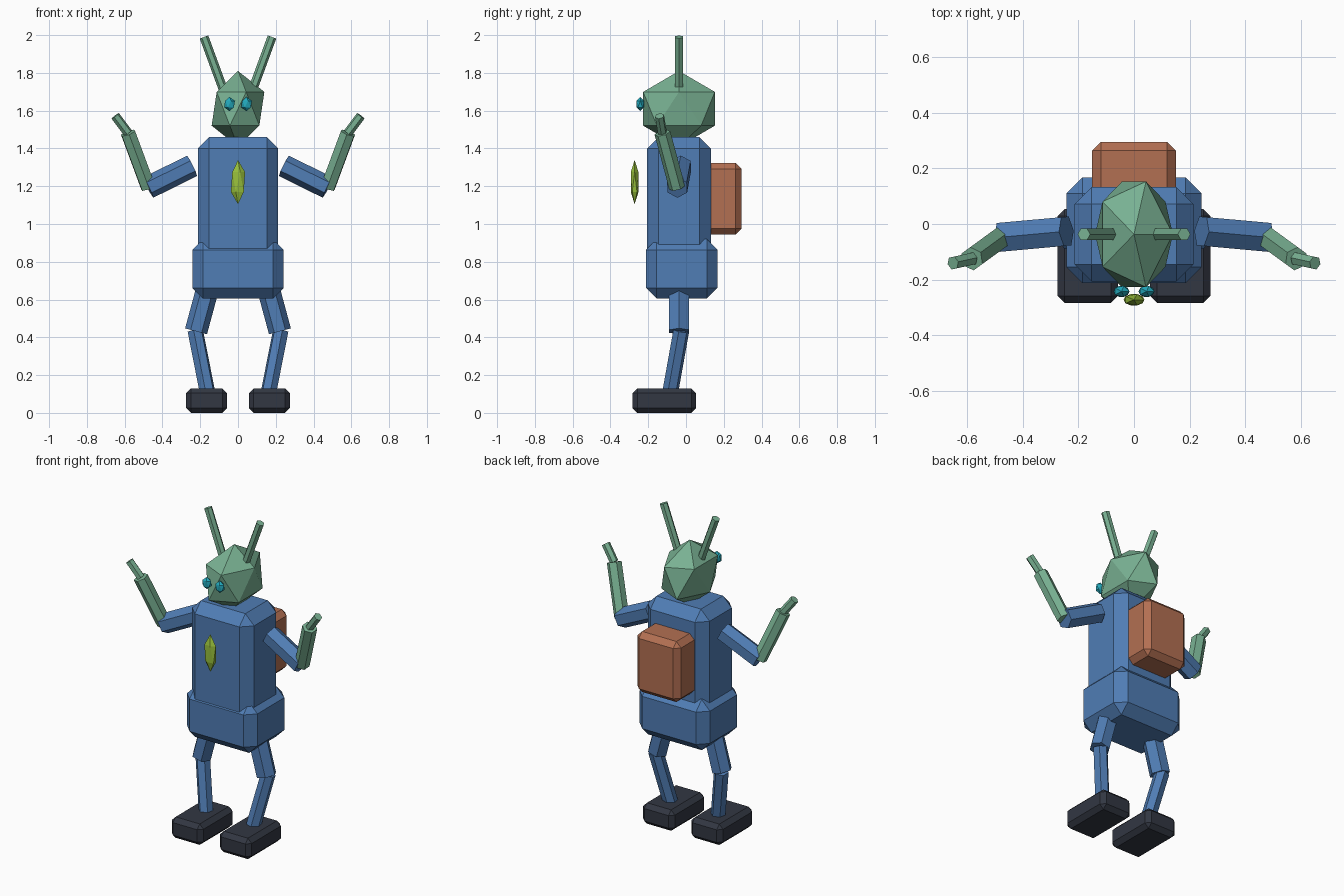
import bpy
from mathutils import Vector

cube = bpy.data.objects.get("Cube")
if cube:
    bpy.data.objects.remove(cube, do_unlink=True)


def material(name, rgb):
    mat = bpy.data.materials.new(name)
    mat.use_nodes = True
    color = (*rgb, 1.0)
    mat.diffuse_color = color
    mat.node_tree.nodes["Principled BSDF"].inputs["Base Color"].default_value = color
    return mat


BLUE = material("suit blue", (0.08, 0.205, 0.46))
GREEN = material("skin green", (0.19, 0.44, 0.29))
BROWN = material("pack brown", (0.45, 0.16, 0.085))
DARK = material("boot charcoal", (0.032, 0.038, 0.055))
TEAL = material("eye teal", (0.017, 0.40, 0.51))
LIME = material("badge lime", (0.31, 0.52, 0.045))


def finish(name, mat):
    obj = bpy.context.object
    obj.name = name
    obj.data.materials.append(mat)
    return obj


def box(name, low, high, bevel, mat):
    """Chamfered box between two corners."""
    low, high = Vector(low), Vector(high)
    bpy.ops.mesh.primitive_cube_add(size=1, location=(low + high) / 2)
    obj = finish(name, mat)
    obj.scale = high - low
    bpy.ops.object.transform_apply(location=False, rotation=False, scale=True)
    chamfer = obj.modifiers.new("chamfer", "BEVEL")
    chamfer.width = bevel
    chamfer.segments = 1


def limb(name, start, end, radius, mat):
    """Six-sided rod from start to end."""
    start, end = Vector(start), Vector(end)
    axis = end - start
    bpy.ops.mesh.primitive_cylinder_add(
        vertices=6, radius=radius, depth=axis.length, location=(start + end) / 2)
    obj = finish(name, mat)
    obj.rotation_mode = "QUATERNION"
    obj.rotation_quaternion = axis.to_track_quat("Z", "Y")


def gem(name, center, radii, mat):
    """Stretched twenty-sided ball."""
    bpy.ops.mesh.primitive_ico_sphere_add(subdivisions=1, radius=1, location=center)
    finish(name, mat).scale = radii


# Body, pack, head and badge
box("torso", (-0.213, -0.206, 0.75), (0.213, 0.132, 1.46), 0.06, BLUE)
box("pelvis", (-0.242, -0.212, 0.605), (0.242, 0.167, 0.92), 0.057, BLUE)
box("backpack", (-0.15, 0.08, 0.945), (0.15, 0.295, 1.322), 0.032, BROWN)
gem("head", (0, -0.037, 1.61), (0.156, 0.223, 0.2), GREEN)
gem("chest_badge", (0, -0.272, 1.222), (0.042, 0.024, 0.117), LIME)

# Paired parts
for side, s in (("right", -1), ("left", 1)):
    gem(side + "_eye", (s * 0.045, -0.242, 1.635), (0.032, 0.023, 0.038), TEAL)
    limb(side + "_antenna", (s * 0.068, -0.037, 1.685), (s * 0.18, -0.037, 1.99), 0.024, GREEN)

    # Arm
    elbow = (s * 0.475, -0.047, 1.193)
    wrist = (s * 0.582, -0.125, 1.482)
    limb(side + "_upper_arm", (s * 0.243, -0.026, 1.308), elbow, 0.06, BLUE)
    limb(side + "_forearm", elbow, wrist, 0.043, GREEN)
    limb(side + "_hand", wrist, (s * 0.65, -0.14, 1.572), 0.025, GREEN)

    # Leg
    knee = (s * 0.222, -0.037, 0.432)
    limb(side + "_thigh", (s * 0.155, -0.037, 0.68), knee, 0.06, BLUE)
    limb(side + "_shin", (s * 0.226, -0.025, 0.435), (s * 0.16, -0.085, 0.1), 0.043, BLUE)
    box(side + "_boot", (s * 0.166 - 0.109, -0.284, 0), (s * 0.166 + 0.109, 0.054, 0.13), 0.026, DARK)
